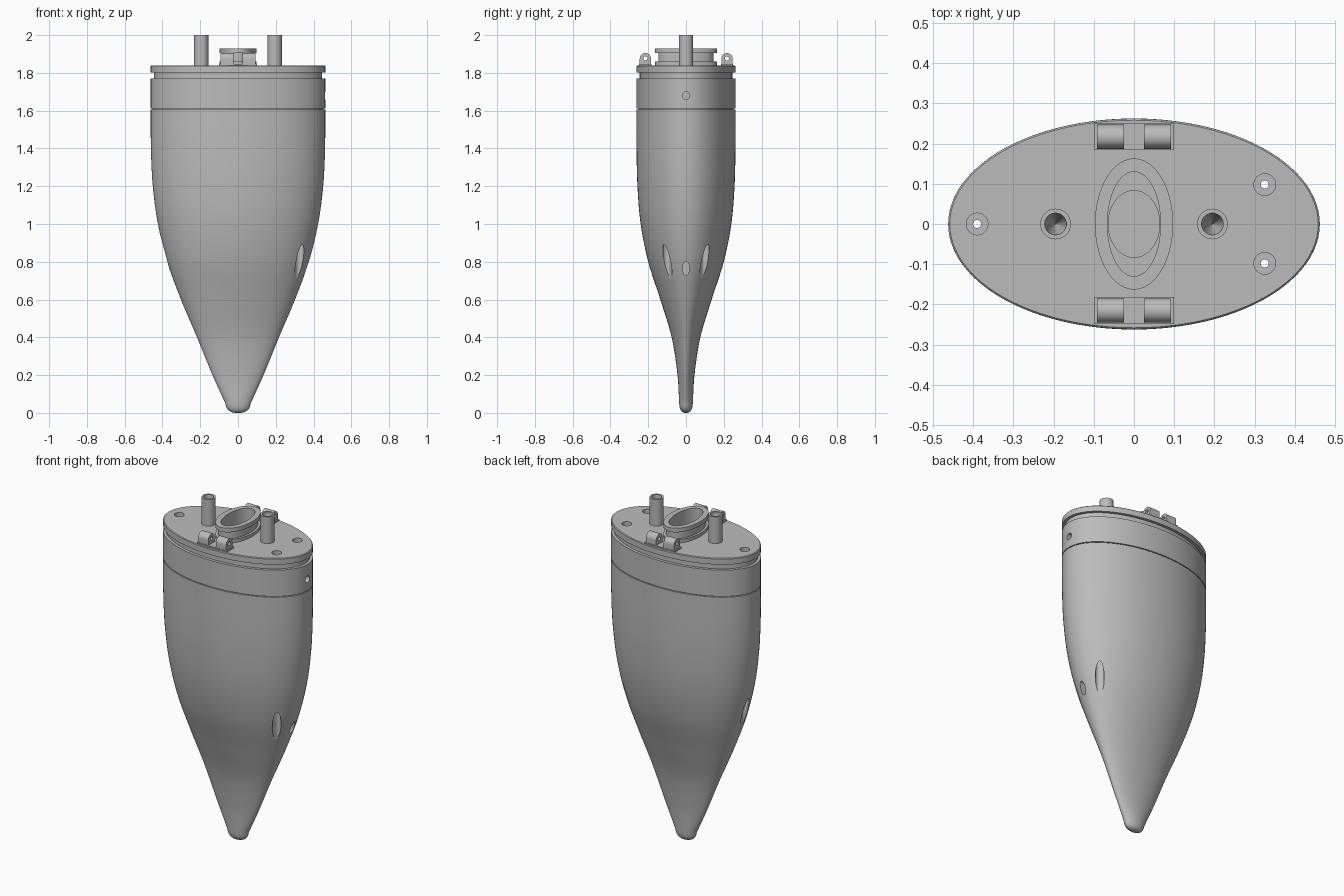
import bpy
import bmesh
from math import cos, sin, pi, radians
from mathutils import Matrix

cube = bpy.data.objects.get("Cube")
if cube:
    bpy.data.objects.remove(cube, do_unlink=True)

grey = bpy.data.materials.new("plain grey")
grey.use_nodes = True
grey.diffuse_color = (0.5, 0.5, 0.5, 1)
grey.node_tree.nodes["Principled BSDF"].inputs["Base Color"].default_value = (0.5, 0.5, 0.5, 1)


def finish(name, bm):
    bmesh.ops.recalc_face_normals(bm, faces=bm.faces)
    mesh = bpy.data.meshes.new(name)
    bm.to_mesh(mesh)
    bm.free()
    mesh.materials.append(grey)
    ob = bpy.data.objects.new(name, mesh)
    bpy.context.collection.objects.link(ob)
    return ob


def activate(ob):
    bpy.ops.object.select_all(action='DESELECT')
    ob.select_set(True)
    bpy.context.view_layer.objects.active = ob


def smooth(ob):
    activate(ob)
    bpy.ops.object.shade_smooth_by_angle(angle=radians(30))


def loft(name, sections, x=0, y=0, n=96):
    """Closed solid through elliptical sections (z, rx, ry)."""
    bm = bmesh.new()
    rings = [[bm.verts.new((x + rx * cos(2 * pi * i / n), y + ry * sin(2 * pi * i / n), z))
              for i in range(n)] for z, rx, ry in sections]
    for a, b in zip(rings, rings[1:]):
        for i in range(n):
            j = (i + 1) % n
            bm.faces.new((a[i], a[j], b[j], b[i]))
    bm.faces.new(rings[0][::-1])
    bm.faces.new(rings[-1])
    return finish(name, bm)


def drill(name, r, z0, z1, x, y):
    return loft(name, [(z0, r, r), (z1, r, r)], x, y, 32)


def side_drill(name, x0, x1, y, z, ry, rz):
    """Horizontal cutter along x."""
    ob = loft(name, [(x0, rz, ry), (x1, rz, ry)], n=32)
    ob.data.transform(Matrix.Translation((0, y, z)) @ Matrix.Rotation(pi / 2, 4, 'Y'))
    return ob


def cut(ob, cutters):
    activate(ob)
    for c in cutters:
        mod = ob.modifiers.new("cut", 'BOOLEAN')
        mod.operation = 'DIFFERENCE'
        mod.solver = 'EXACT'
        mod.object = c
        bpy.ops.object.modifier_apply(modifier=mod.name)


def spline(points, steps=8):
    """Smooth curve through (z, rx, ry) points, tangents taken along z."""
    def slope(i, k):
        a, b = points[max(i - 1, 0)], points[min(i + 1, len(points) - 1)]
        return (b[k] - a[k]) / (b[0] - a[0])
    out = []
    for i in range(len(points) - 1):
        p, q = points[i], points[i + 1]
        h = q[0] - p[0]
        for s in range(steps):
            t = s / steps
            row = [p[0] + h * t]
            for k in (1, 2):
                row.append((2*t**3 - 3*t**2 + 1) * p[k] + (t**3 - 2*t**2 + t) * h * slope(i, k)
                           + (3*t**2 - 2*t**3) * q[k] + (t**3 - t**2) * h * slope(i + 1, k))
            out.append(tuple(row))
    return out + [points[-1]]


RX, RY, TOP = 0.462, 0.262, 1.84

# Tapering body with a rounded tip
tip = [(0.05 * (1 - cos(a)), 0.066 * sin(a) ** 0.7, 0.036 * sin(a) ** 0.7)
       for a in (0.15, 0.4, 0.7, 1.0, 1.3)]
flank = spline([(0.05, 0.067, 0.036), (0.2, 0.135, 0.045), (0.4, 0.217, 0.076),
                (0.6, 0.302, 0.136), (0.8, 0.375, 0.2), (1.0, 0.424, 0.24),
                (1.2, 0.451, 0.257), (1.4, 0.461, RY), (1.607, RX, RY)])
body = loft("body", tip + flank)

# Collar band with a fine seam below it
collar = loft("collar", [(1.607, RX - .01, RY - .01), (1.612, RX - .01, RY - .01),
                         (1.612, RX, RY), (1.77, RX, RY)])

# Lid with a groove under its rim
lid = loft("lid", [(1.77, RX - .017, RY - .017), (1.803, RX - .017, RY - .017),
                   (1.803, RX, RY), (TOP - .004, RX, RY), (TOP, RX - .004, RY - .004)])

# Flanged oval neck
neck = loft("neck", [(TOP, .097, .163), (1.86, .097, .163), (1.86, .084, .146),
                     (1.905, .084, .146), (1.905, .097, .163), (1.93, .097, .163)])

# Screw holes: recess in the lid, narrow passage, wide shaft through the body
helpers = []
shafts, narrow, recess = [], [], []
for x, y in ((-.39, 0), (.325, .098), (.325, -.098)):
    shafts.append(drill("shaft_cutter", .024, .3, 1.72, x, y))
    narrow.append(drill("passage_cutter", .01, 1.7, 1.9, x, y))
    recess.append(drill("recess_cutter", .027, 1.81, 1.9, x, y))
port = side_drill("port_cutter", .4, .5, 0, 1.68, .02, .02)
slot = side_drill("slot_cutter", .28, .5, 0, .765, .017, .038)
bore = loft("bore_cutter", [(1.79, .066, .13), (2, .066, .13)])
well = loft("well_cutter", [(1.66, .064, .083), (1.82, .064, .083)])
cut(body, shafts + [slot])
cut(collar, shafts + narrow + [port, well])
cut(lid, narrow + recess + [bore, well])
cut(neck, [bore])
helpers += shafts + narrow + recess + [port, slot, bore, well]

# Two upright tubes with tapering sockets
for side, x in (("left", .195), ("right", -.195)):
    smooth(loft(side + "_tube", [(TOP - .005, .038, .038), (2, .038, .038), (2, .027, .027),
                                 (1.97, .026, .026), (1.87, .001, .001)], x, 0, 40))


# Rounded hinge lug, extruded along x
def lug(name, x0, x1, y):
    r, zc = .03, 1.875
    outline = [(y + r, TOP)] + [(y + r * cos(pi * i / 20), zc + r * sin(pi * i / 20))
                                for i in range(21)] + [(y - r, TOP)]
    bm = bmesh.new()
    face = bm.faces.new([bm.verts.new((x0, py, pz)) for py, pz in outline])
    ext = bmesh.ops.extrude_face_region(bm, geom=[face])
    moved = [v for v in ext["geom"] if isinstance(v, bmesh.types.BMVert)]
    bmesh.ops.translate(bm, verts=moved, vec=(x1 - x0, 0, 0))
    return finish(name, bm)


# Front and back hinge mounts
for end, y in (("front", -.215), ("back", .217)):
    pin = side_drill("pin_cutter", -.2, .2, y, 1.877, .011, .011)
    helpers.append(pin)
    for side, s in (("left", 1), ("right", -1)):
        part = lug(f"{end}_{side}_hinge_lug", s * .025, s * .092, y)
        cut(part, [pin])
        smooth(part)
    bm = bmesh.new()
    bmesh.ops.create_cube(bm, size=1, matrix=Matrix.Translation((0, y, TOP + .003))
                          @ Matrix.Diagonal((.2, .066, .008, 1)))
    finish(end + "_hinge_base", bm)

for ob in (body, collar, lid, neck):
    smooth(ob)
for ob in helpers:
    bpy.data.objects.remove(ob, do_unlink=True)
